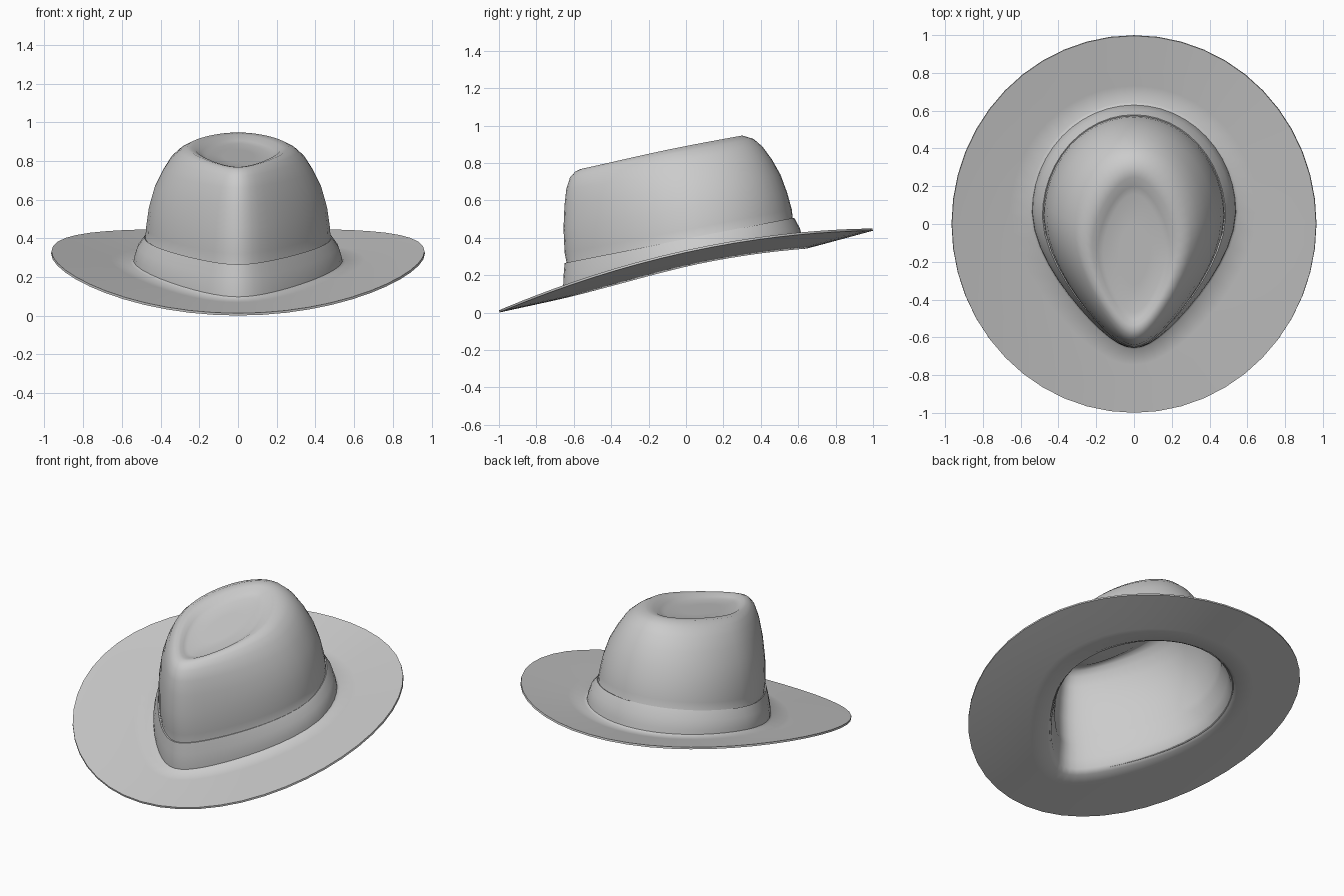
import bpy, bmesh
from math import sin, cos, pi

if "Cube" in bpy.data.objects:
    bpy.data.objects.remove(bpy.data.objects["Cube"])

SEGS = 48


def brim_z(y):
    return 0.216 + 0.205 * y


def ring(a, yf, yb, zf, zb, bend=0.0, kf=0.43, kb=0.0, f=0.56):
    """Teardrop ring: half width, front/back y, front/back z, side lift, front/back pinch, widest point."""
    return (a, yf, yb, zf, zb, bend, kf, kb, f)


def on_brim(a, yf, yb, lift=0.0, bend=0.118, kf=0.43, f=0.56):
    return ring(a, yf, yb, brim_z(yf) + lift, brim_z(yb) + lift, bend, kf, 0, f)


def mix(r, s, t):
    return tuple(p + (q - p) * t for p, q in zip(r, s))


def ring_points(r):
    a, yf, yb, zf, zb, bend, kf, kb, f = r
    yc = yf + f * (yb - yf)
    for i in range(SEGS):
        t = 2 * pi * i / SEGS
        c, s = cos(t), sin(t)
        pinch = 1 - (kf if c > 0 else kb) * abs(c) ** 1.6
        x = a * s * pinch
        y = yc - c * ((yc - yf) if c > 0 else (yb - yc))
        z = zf + (zb - zf) * (y - yf) / (yb - yf) + bend * x * x
        yield (x, y, z)


def loft(name, rings, thickness, cap=None, angle=0.9):
    bm = bmesh.new()
    loops = [[bm.verts.new(p) for p in ring_points(r)] for r in rings]
    for lo, hi in zip(loops, loops[1:]):
        for i in range(SEGS):
            j = (i + 1) % SEGS
            bm.faces.new((lo[i], lo[j], hi[j], hi[i]))
    if cap:
        mid = bm.verts.new(cap)
        for i in range(SEGS):
            bm.faces.new((loops[-1][i], loops[-1][(i + 1) % SEGS], mid))
    bmesh.ops.recalc_face_normals(bm, faces=bm.faces)
    mesh = bpy.data.meshes.new(name)
    bm.to_mesh(mesh)
    bm.free()
    ob = bpy.data.objects.new(name, mesh)
    bpy.context.collection.objects.link(ob)
    mod = ob.modifiers.new("thickness", 'SOLIDIFY')
    mod.thickness = thickness
    mod.offset = 0
    bpy.ops.object.select_all(action='DESELECT')
    ob.select_set(True)
    bpy.context.view_layer.objects.active = ob
    bpy.ops.object.modifier_apply(modifier=mod.name)
    bpy.ops.object.shade_smooth_by_angle(angle=angle)
    return ob


# Brim: round outside, teardrop inside, tilted with lifted sides
outer = ring(0.965, -0.998, 0.998, 0.007, 0.444, 0.11, 0, 0, 0.5)
inner = on_brim(0.555, -0.66, 0.645, 0.0, 0.12)
brim = [mix(outer, inner, t) for t in (0, 0.03, 0.25, 0.5, 0.75, 1)]

# Crown: flared base, tapering walls, rounded shoulder, teardrop dent
crown = [
    on_brim(0.525, -0.64, 0.613, 0.025, 0.1),
    on_brim(0.508, -0.638, 0.597, 0.09, 0.07),
    ring(0.472, -0.632, 0.565, 0.265, 0.505),
    ring(0.470, -0.643, 0.56, 0.32, 0.55),
    ring(0.455, -0.649, 0.535, 0.45, 0.64),
    ring(0.425, -0.644, 0.50, 0.57, 0.735),
    ring(0.383, -0.634, 0.455, 0.66, 0.815),
    ring(0.341, -0.615, 0.405, 0.72, 0.883),
    ring(0.302, -0.588, 0.358, 0.75, 0.924, kb=0.08, f=0.55),
    ring(0.263, -0.562, 0.30, 0.762, 0.941, 0.1, kf=0.4, kb=0.18, f=0.54),
    ring(0.225, -0.537, 0.25, 0.763, 0.93, 0.1, kf=0.36, kb=0.22, f=0.53),
    ring(0.195, -0.507, 0.20, 0.757, 0.9, 0.1, kf=0.3, kb=0.22, f=0.52),
    ring(0.165, -0.467, 0.16, 0.754, 0.883, kf=0.28, kb=0.2, f=0.5),
    ring(0.08, -0.32, 0.0, 0.784, 0.85, kf=0.2, f=0.5),
]
loft("brim_and_crown", brim + crown, 0.012, cap=(0, -0.16, 0.817))

# Hat band around the base of the crown
band = [
    on_brim(0.536, -0.65, 0.626, 0.012, 0.09),
    on_brim(0.532, -0.652, 0.619, 0.05, 0.08),
    on_brim(0.515, -0.65, 0.604, 0.11, 0.06),
    ring(0.481, -0.644, 0.574, 0.265, 0.505),
]
loft("hat_band", band, 0.01)
